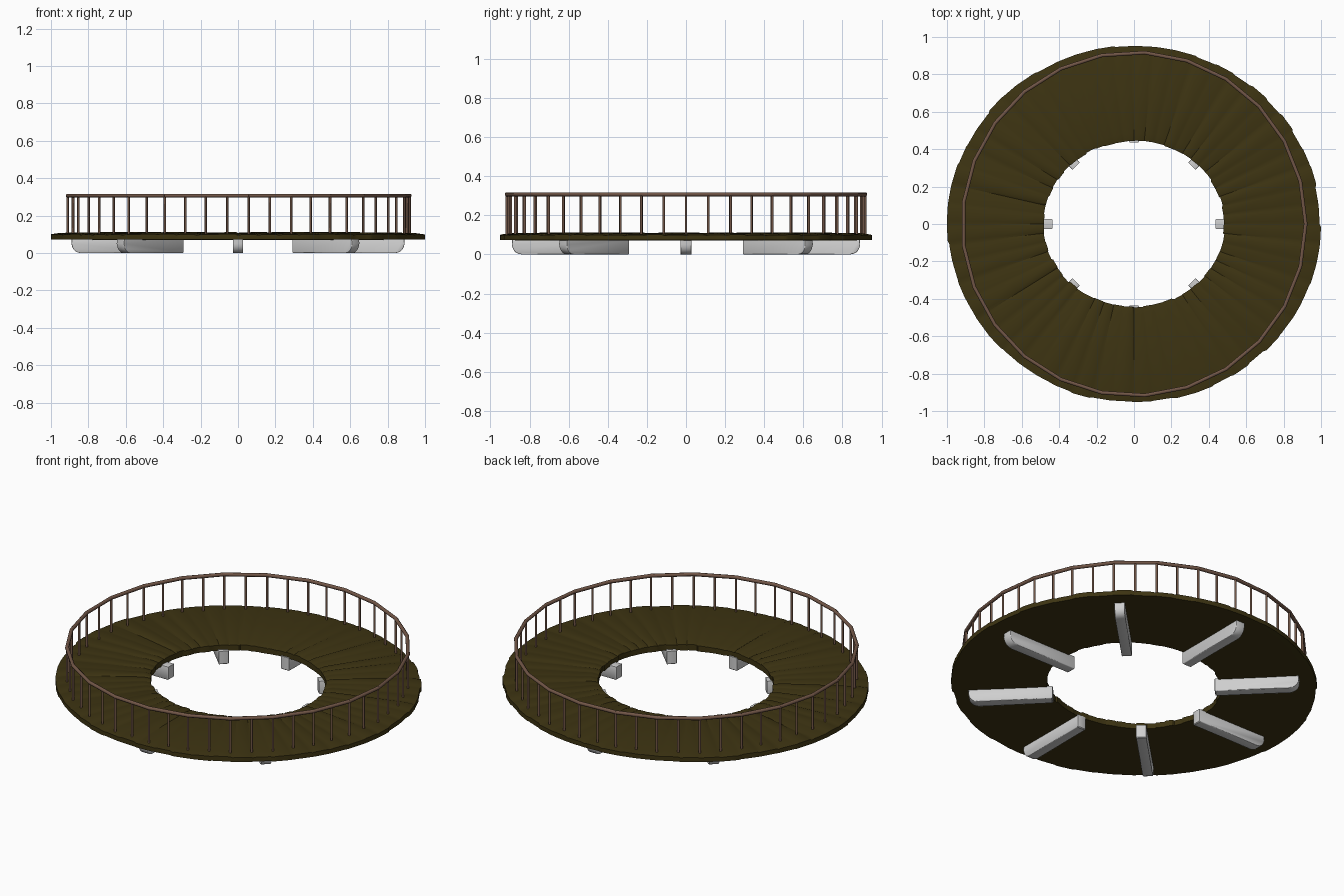
import bpy, bmesh, math, random
from mathutils import Matrix, Vector

if "Cube" in bpy.data.objects:
    bpy.data.objects.remove(bpy.data.objects["Cube"])

random.seed(4)

def material(name, rgb):
    m = bpy.data.materials.new(name)
    m.diffuse_color = (*rgb, 1)
    m.use_nodes = True
    m.node_tree.nodes["Principled BSDF"].inputs["Base Color"].default_value = m.diffuse_color
    return m

MOSS = material("dark olive wood", (0.047, 0.034, 0.006))
BROWN = material("brown wood", (0.165, 0.092, 0.062))
GREY = material("pale grey", (0.62, 0.62, 0.62))

def finish(bm, name, mat, angle=35):
    bmesh.ops.recalc_face_normals(bm, faces=bm.faces)
    me = bpy.data.meshes.new(name)
    bm.to_mesh(me)
    bm.free()
    me.materials.append(mat)
    ob = bpy.data.objects.new(name, me)
    bpy.context.collection.objects.link(ob)
    bpy.ops.object.select_all(action='DESELECT')
    ob.select_set(True)
    bpy.context.view_layer.objects.active = ob
    bpy.ops.object.shade_smooth_by_angle(angle=math.radians(angle))
    return ob

def rod(bm, a, b, r, sides):
    # straight rod between two points
    a, b = Vector(a), Vector(b)
    d = b - a
    rot = d.to_track_quat('Z', 'Y').to_matrix().to_4x4()
    spin = Matrix.Rotation(math.pi / sides, 4, 'Z')
    bmesh.ops.create_cone(bm, cap_ends=True, segments=sides, radius1=r, radius2=r,
                          depth=d.length, matrix=Matrix.Translation((a + b) / 2) @ rot @ spin)

# Deck: closed oval ring of uneven radial planks with shallow seams
PLANKS = 56
bm = bmesh.new()
rings = []
for i in range(PLANKS):
    dr_in, dr_out = random.uniform(-.004, .004), random.uniform(-.008, .002)
    lift = random.uniform(-.002, .002)
    for f, dip in ((0.0, .003), (0.15, 0), (0.85, 0)):
        t = 2 * math.pi * (i + f) / PLANKS
        c, s = math.cos(t), math.sin(t)
        ring = []
        for k, z in ((0, .071), (0, .104), (.08, .111), (.5, .110), (.9, .107), (1, .100), (1, .073), (.5, .071)):
            x = .483 + dr_in + (.999 + dr_out - .483 - dr_in) * k
            y = .443 + dr_in + (.955 + dr_out - .443 - dr_in) * k
            zz = z + (lift - dip if z > .09 else 0)
            ring.append(bm.verts.new((x * c, y * s, zz)))
        rings.append(ring)
for i, a in enumerate(rings):
    b = rings[(i + 1) % len(rings)]
    for j in range(8):
        n = (j + 1) % 8
        bm.faces.new((a[j], a[n], b[n], b[j]))
finish(bm, "ring_deck", MOSS)

# Railing: 25 straight handrail lengths, two balusters for each
SEG, R = 25, .918
def on_rail(step, z):
    k = math.floor(step)
    p, q = [Vector((R * math.cos(2 * math.pi * n / SEG), R * math.sin(2 * math.pi * n / SEG), z))
            for n in (k, k + 1)]
    return p.lerp(q, step - k)

bm = bmesh.new()
for i in range(SEG):
    a, b = on_rail(i, .307), on_rail(i + 1, .307)
    e = (b - a).normalized() * .002
    rod(bm, a - e, b + e, .0105, 8)
finish(bm, "handrail", BROWN, 50)

bm = bmesh.new()
for i in range(SEG * 2):
    rod(bm, on_rail(i / 2, .095), on_rail(i / 2, .304), .0068, 6)
finish(bm, "balusters", BROWN, 65)

# Eight radial support beams, rounded at the lower outer end
profile = [(.437, .078), (.437, .004), (.442, 0)]
for k in range(6):
    t = -math.pi / 2 + k * math.pi / 10
    profile.append((.84 + .05 * math.cos(t), .05 + .05 * math.sin(t)))
profile.append((.89, .078))
for i in range(8):
    bm = bmesh.new()
    w = .0275
    lo = [bm.verts.new((x, -w, z)) for x, z in profile]
    hi = [bm.verts.new((x, w, z)) for x, z in profile]
    sides = [bm.faces.new(lo), bm.faces.new(hi[::-1])]
    n = len(profile)
    for j in range(n):
        bm.faces.new((lo[j], hi[j], hi[(j + 1) % n], lo[(j + 1) % n]))
    rim = [e for f in sides for e in f.edges]
    bmesh.ops.bevel(bm, geom=rim, offset=.004, segments=2, affect='EDGES', profile=.5)
    bm.transform(Matrix.Rotation(i * math.pi / 4, 4, 'Z'))
    finish(bm, f"support_beam_{i + 1}", GREY)
